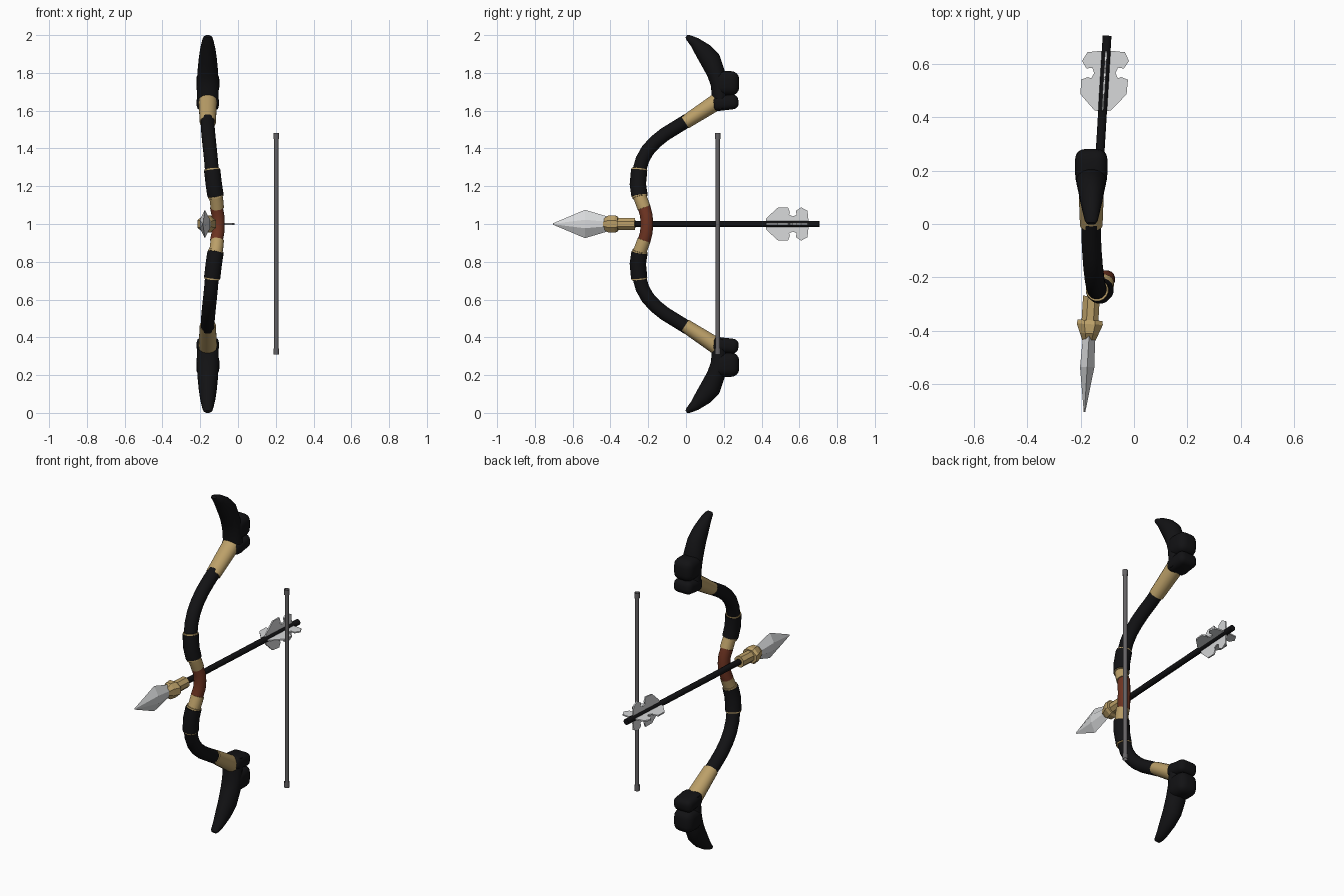
import bpy, bmesh, math
from mathutils import Vector

if "Cube" in bpy.data.objects:
    bpy.data.objects.remove(bpy.data.objects["Cube"])


def colour(name, rgb):
    m = bpy.data.materials.new(name)
    m.diffuse_color = (*rgb, 1)
    m.use_nodes = True
    m.node_tree.nodes["Principled BSDF"].inputs["Base Color"].default_value = m.diffuse_color
    return m


BLACK = colour("black", (0.006, 0.006, 0.007))
TAN = colour("tan", (0.50, 0.35, 0.14))
RED = colour("red brown", (0.16, 0.035, 0.016))
STEEL = colour("pale steel", (0.68, 0.69, 0.70))
GREY = colour("cord grey", (0.13, 0.125, 0.13))


def finish(name, bm, mat, mirror=False, smooth=True):
    """Local origin sits at z = 1, the mirror plane of the bow."""
    bmesh.ops.recalc_face_normals(bm, faces=bm.faces[:])
    me = bpy.data.meshes.new(name)
    bm.to_mesh(me)
    bm.free()
    me.materials.append(mat)
    ob = bpy.data.objects.new(name, me)
    bpy.context.collection.objects.link(ob)
    ob.location.z = 1
    if mirror:
        mod = ob.modifiers.new("Mirror", "MIRROR")
        mod.use_axis = (False, False, True)
        mod.use_mirror_merge = False
    if smooth:
        bpy.ops.object.select_all(action='DESELECT')
        bpy.context.view_layer.objects.active = ob
        ob.select_set(True)
        bpy.ops.object.shade_smooth_by_angle(angle=math.radians(40))
    return ob


def sweep(name, rings, mat, sides=16, caps=True, **kw):
    """Rings are (x, y, z, half width in x, half depth) along a path."""
    bm = bmesh.new()
    pts = [Vector(r[:3]) for r in rings]
    loops = []
    for i, r in enumerate(rings):
        t = (pts[min(i + 1, len(pts) - 1)] - pts[max(i - 1, 0)]).normalized()
        side = (Vector((1, 0, 0)) - t * t.x).normalized()
        depth = t.cross(side)
        loop = []
        for k in range(sides):
            a = 2 * math.pi * (k + 0.5) / sides
            loop.append(bm.verts.new(pts[i] + side * r[3] * math.cos(a)
                                     + depth * r[4] * math.sin(a)))
        loops.append(loop)
    for a, b in zip(loops, loops[1:]):
        for k in range(sides):
            j = (k + 1) % sides
            bm.faces.new((a[k], a[j], b[j], b[k]))
    if caps:
        bm.faces.new(loops[0])
        bm.faces.new(loops[-1])
    return finish(name, bm, mat, **kw)


def tube(name, pts, radius, mat, **kw):
    return sweep(name, [(*p, radius, radius) for p in pts], mat, **kw)


# Grip and the pale collars beside it
tube("grip", [(-0.115, -0.222, -0.09), (-0.106, -0.21, -0.045), (-0.104, -0.207, 0),
              (-0.106, -0.21, 0.045), (-0.115, -0.222, 0.09)], 0.034, RED)
tube("grip_collar", [(-0.11, -0.222, 0.085), (-0.113, -0.235, 0.12),
                     (-0.12, -0.25, 0.16)], 0.036, TAN, mirror=True)

# Wrapped section with thin pale bands at both ends
tube("wrap", [(-0.119, -0.246, 0.15), (-0.128, -0.255, 0.21), (-0.137, -0.248, 0.285)],
     0.044, BLACK, mirror=True)
tube("lower_band", [(-0.117, -0.244, 0.142), (-0.119, -0.246, 0.151)], 0.041, TAN, mirror=True)
tube("upper_band", [(-0.137, -0.248, 0.283), (-0.138, -0.247, 0.292)], 0.042, TAN, mirror=True)

# Curved limb and its pale end sleeve
tube("limb", [(-0.138, -0.248, 0.28), (-0.143, -0.231, 0.34), (-0.148, -0.203, 0.39),
              (-0.153, -0.162, 0.435), (-0.157, -0.112, 0.475), (-0.16, -0.055, 0.51),
              (-0.16, 0.01, 0.55)], 0.037, BLACK, mirror=True)
sweep("limb_sleeve", [(-0.16, -0.005, 0.538, 0.043, 0.037),
                      (-0.16, 0.175, 0.655, 0.05, 0.046)], TAN, mirror=True)

# Horn tip: curved blade of the horn plus two rounded knuckles
sweep("horn", [(-0.16, y, z - 1, w, d) for y, z, w, d in (
    (0.185, 1.61, 0.055, 0.04), (0.178, 1.68, 0.058, 0.042), (0.172, 1.74, 0.058, 0.042),
    (0.158, 1.80, 0.056, 0.049), (0.128, 1.87, 0.049, 0.056), (0.09, 1.917, 0.042, 0.047),
    (0.045, 1.963, 0.032, 0.029), (0.012, 1.987, 0.024, 0.016), (0.002, 1.994, 0.016, 0.008))],
      BLACK, mirror=True)


def knuckle(name, y, z, size, bevel, tilt):
    bm = bmesh.new()
    bmesh.ops.create_cube(bm, size=1)
    for v in bm.verts:
        v.co = Vector((v.co.x * size[0], v.co.y * size[1], v.co.z * size[2]))
    bmesh.ops.bevel(bm, geom=bm.edges[:], offset=bevel, segments=4, profile=0.5,
                    affect='EDGES')
    c, s = math.cos(tilt), math.sin(tilt)
    for v in bm.verts:
        v.co = (v.co.x - 0.16, y + v.co.y * c - v.co.z * s, z - 1 + v.co.y * s + v.co.z * c)
    finish(name, bm, BLACK, mirror=True)


knuckle("upper_knuckle", 0.214, 1.745, (0.122, 0.135, 0.128), 0.042, 0.0)
knuckle("lower_knuckle", 0.209, 1.642, (0.118, 0.138, 0.078), 0.03, 0.12)


# Arrow, which leans slightly in x along its length
def ax(y):
    return -0.143 + 0.06 * y


def arrow_rings(rows):
    return [(ax(y), y, 0, w, d) for y, w, d in rows]


sweep("arrow_shaft", arrow_rings([(-0.30, 0.017, 0.017), (0.705, 0.017, 0.017)]), BLACK, sides=12)
sweep("arrow_socket", arrow_rings([(-0.27, 0.034, 0.034), (-0.38, 0.034, 0.034)]),
      TAN, sides=8, smooth=False)
sweep("arrow_flare", arrow_rings([(-0.36, 0.05, 0.04), (-0.375, 0.053, 0.05),
                                  (-0.41, 0.038, 0.05), (-0.45, 0.02, 0.018)]),
      TAN, sides=8, smooth=False)

# Arrow head: flat six-sided blade with a central ridge facet
bm = bmesh.new()
loops = []
for y, h, t in ((-0.40, 0.035, 0.022), (-0.535, 0.075, 0.027), (-0.703, 0.004, 0.003)):
    x = ax(y)
    loops.append([bm.verts.new((x + sx * t, y, sz * h)) for sx, sz in
                  ((0, 1), (1, 0.3), (1, -0.3), (0, -1), (-1, -0.3), (-1, 0.3))])
for a, b in zip(loops, loops[1:]):
    for k in range(6):
        j = (k + 1) % 6
        bm.faces.new((a[k], a[j], b[j], b[k]))
bm.faces.new(loops[0])
bm.faces.new(loops[-1])
finish("arrow_head", bm, STEEL, smooth=False)

# Four notched fletching plates around the shaft: (y, distance from axis)
FIN = [(0.42, 0.0), (0.425, 0.03), (0.485, 0.086), (0.54, 0.088), (0.55, 0.062),
       (0.545, 0.05), (0.565, 0.04), (0.585, 0.048), (0.582, 0.07), (0.61, 0.088),
       (0.643, 0.07), (0.648, 0.02), (0.645, 0.0)]
for n, name in enumerate(("fin_right", "fin_top", "fin_left", "fin_bottom")):
    c, s = round(math.cos(n * math.pi / 2)), round(math.sin(n * math.pi / 2))
    bm = bmesh.new()
    plates = [[bm.verts.new((ax(y) + d * c - h * s, y, d * s + h * c)) for y, d in FIN]
              for h in (-0.004, 0.004)]
    for p in plates:
        bm.faces.new(p)
    for k in range(len(FIN)):
        j = (k + 1) % len(FIN)
        bm.faces.new((plates[0][k], plates[0][j], plates[1][j], plates[1][k]))
    finish(name, bm, STEEL, smooth=False)

# Separate straight cord: open tube with a short sleeve at each end
SX, SY, SZ = 0.203, 0.168, -0.105
tube("cord", [(SX, SY, SZ - 0.585), (SX, SY, SZ + 0.585)], 0.0115, GREY, sides=12, caps=False)
for name, s in (("cord_top_sleeve", 1), ("cord_bottom_sleeve", -1)):
    tube(name, [(SX, SY, SZ + s * 0.555), (SX, SY, SZ + s * 0.586)], 0.0155, GREY,
         sides=12, caps=False)
